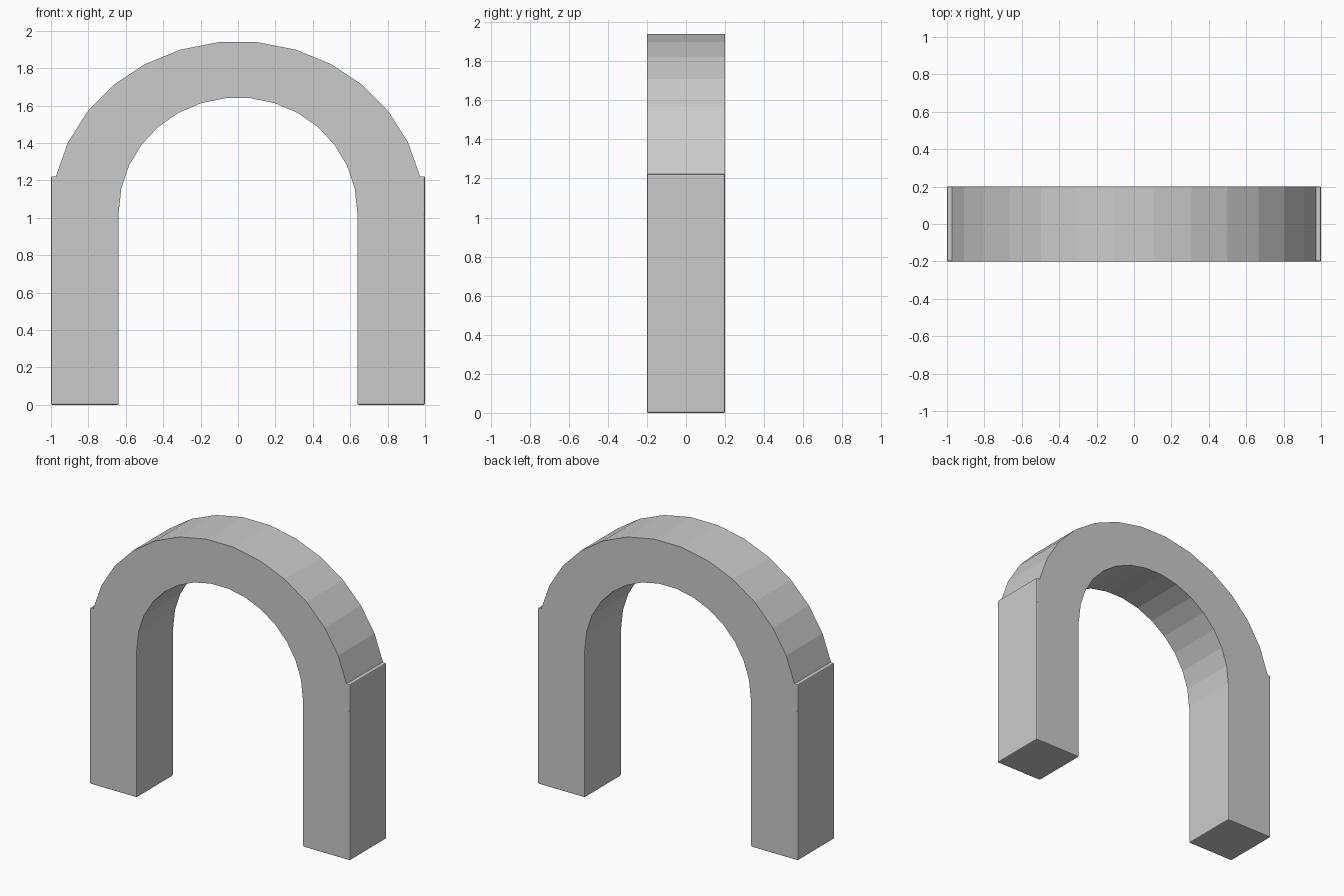
import bpy, bmesh, math

if "Cube" in bpy.data.objects:
    bpy.data.objects.remove(bpy.data.objects["Cube"])

CENTER_Z, HALF_DEPTH, SEGMENTS = 1.03, 0.2, 15


def add_object(name, bm):
    bmesh.ops.recalc_face_normals(bm, faces=bm.faces)
    mesh = bpy.data.meshes.new(name)
    bm.to_mesh(mesh)
    bm.free()
    obj = bpy.data.objects.new(name, mesh)
    bpy.context.collection.objects.link(obj)
    return obj


def half_ellipse(rx, rz):
    angles = [math.pi * i / SEGMENTS for i in range(SEGMENTS + 1)]
    return [(rx * math.cos(a), CENTER_Z + rz * math.sin(a)) for a in angles]


# Faceted arch: a ring of rectangular sections swept over a half turn
bm = bmesh.new()
rings = []
for (xo, zo), (xi, zi) in zip(half_ellipse(0.996, 0.914), half_ellipse(0.638, 0.613)):
    corners = [(xo, -HALF_DEPTH, zo), (xo, HALF_DEPTH, zo),
               (xi, HALF_DEPTH, zi), (xi, -HALF_DEPTH, zi)]
    rings.append([bm.verts.new(c) for c in corners])
for a, b in zip(rings, rings[1:]):
    for k in range(4):
        n = (k + 1) % 4
        bm.faces.new((a[k], a[n], b[n], b[k]))
bm.faces.new(rings[0])
bm.faces.new(rings[-1])
add_object("arch", bm)

# Two pillars with a thin edge bevel, overlapping the arch ends
INNER, OUTER, HEIGHT = 0.638, 1.0, 1.222
for side, name in ((-1, "left_pillar"), (1, "right_pillar")):
    bm = bmesh.new()
    bmesh.ops.create_cube(bm, size=1)
    bmesh.ops.scale(bm, vec=(OUTER - INNER, 2 * HALF_DEPTH, HEIGHT), verts=bm.verts)
    bmesh.ops.translate(bm, vec=(side * (INNER + OUTER) / 2, 0, HEIGHT / 2), verts=bm.verts)
    pillar = add_object(name, bm)
    bevel = pillar.modifiers.new("edge_bevel", 'BEVEL')
    bevel.width = 0.007
    bevel.segments = 2
